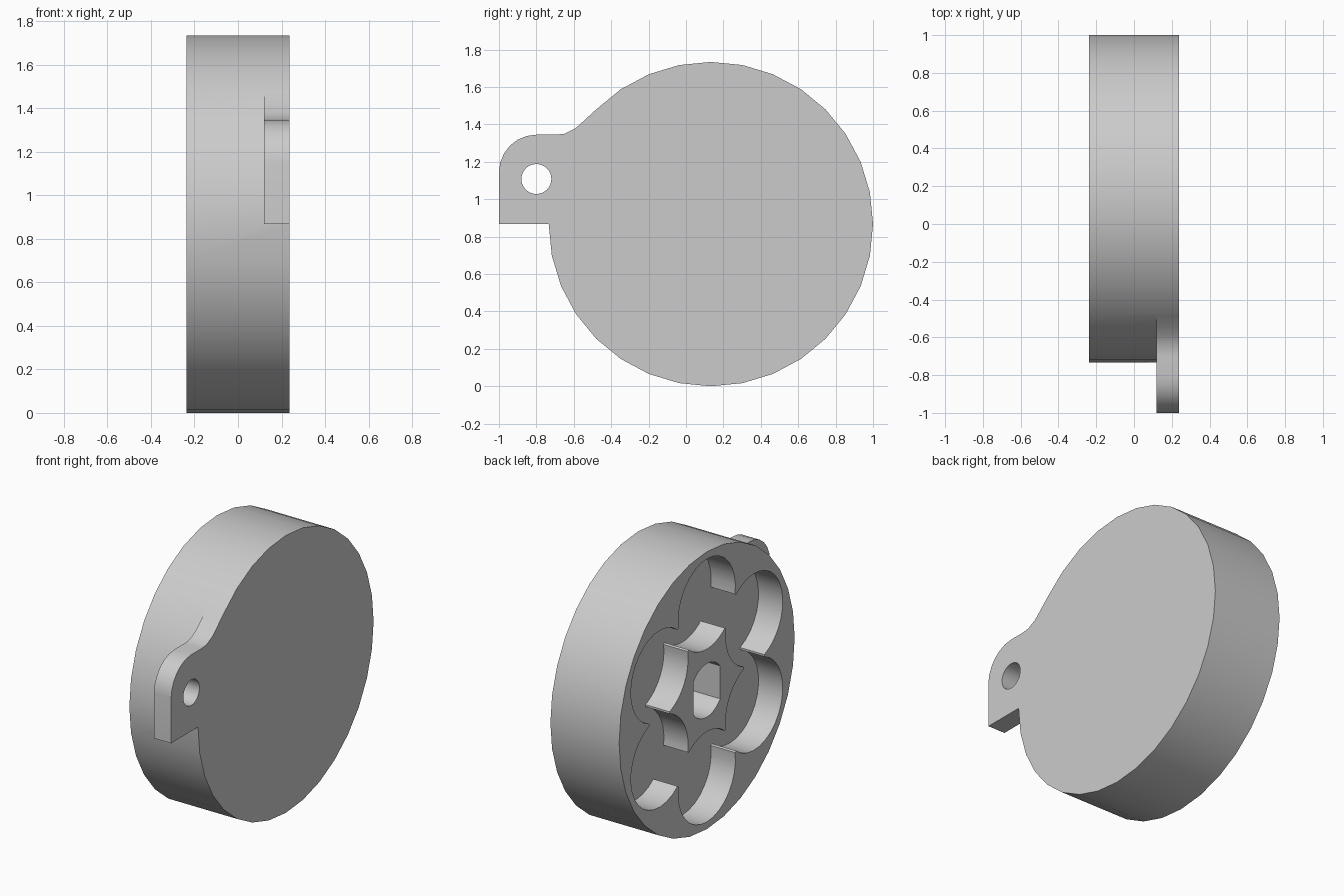
import bpy, bmesh
from math import sin, cos, pi, radians, asin, acos

if "Cube" in bpy.data.objects:
    bpy.data.objects.remove(bpy.data.objects["Cube"], do_unlink=True)

CY, CZ, R = 0.133, 0.867, 0.867      # disc centre and radius
HALF = 0.2375                        # half thickness
FLOOR = -0.07                        # pocket floor
RING, LOBE = 0.54, 0.282             # lobe centres and lobe radius

grey = bpy.data.materials.new("plain_grey")
grey.use_nodes = True
grey.diffuse_color = (0.6, 0.6, 0.6, 1)
grey.node_tree.nodes["Principled BSDF"].inputs["Base Color"].default_value = (0.6, 0.6, 0.6, 1)


def prism(name, outline, x0, x1):
    """Extrude a (y, z) outline along x."""
    bm = bmesh.new()
    face = bm.faces.new([bm.verts.new((x0, y, z)) for y, z in outline])
    top = bmesh.ops.extrude_face_region(bm, geom=[face])
    verts = [v for v in top["geom"] if isinstance(v, bmesh.types.BMVert)]
    bmesh.ops.translate(bm, verts=verts, vec=(x1 - x0, 0, 0))
    bmesh.ops.recalc_face_normals(bm, faces=bm.faces)
    mesh = bpy.data.meshes.new(name)
    bm.to_mesh(mesh)
    bm.free()
    mesh.materials.append(grey)
    ob = bpy.data.objects.new(name, mesh)
    bpy.context.collection.objects.link(ob)
    return ob


def arc(y, z, r, a0, a1, n):
    return [(y + r * cos(a0 + (a1 - a0) * i / n), z + r * sin(a0 + (a1 - a0) * i / n))
            for i in range(n + 1)]


def boolean(ob, other, operation):
    mod = ob.modifiers.new(operation.lower(), "BOOLEAN")
    mod.object, mod.operation, mod.solver = other, operation, "EXACT"
    bpy.context.view_layer.objects.active = ob
    bpy.ops.object.modifier_apply(modifier=mod.name)
    bpy.data.objects.remove(other, do_unlink=True)


def scallops(outward):
    """Six arcs, meeting in slightly blunted tips."""
    chord = (LOBE ** 2 - (RING / 2) ** 2) ** 0.5
    tip = RING * cos(pi / 6) + (chord if outward else -chord)
    # half angle of each arc seen from its lobe centre
    half = acos(max(-1, min(1, (tip * cos(pi / 6) - RING) / LOBE)))
    if not outward:
        half = pi - half
    half -= radians(4)
    pts = []
    for k in range(6):
        a = pi / 6 + k * pi / 3
        y, z = CY + RING * cos(a), CZ + RING * sin(a)
        if outward:
            pts += arc(y, z, LOBE, a - half, a + half, 16)
        else:
            pts += arc(y, z, LOBE, a + pi + half, a + pi - half, 12)
    return pts


# Round housing
housing = prism("housing", arc(CY, CZ, R, 0, 2 * pi, 32)[:-1], -HALF, HALF)

# Hanging tab with rounded shoulder and a fillet into the rim
tab_outline = [(-0.6, 0.867), (-1, 0.867), (-1, 1.15)]
tab_outline += arc(-0.8, 1.145, 0.2, pi, pi / 2, 6)[1:]
tab_outline += [(-0.7, 1.345), (-0.65, 1.35), (-0.59, 1.38), (-0.54, 1.425),
                (-0.48, 1.48), (-0.3, 1.3)]
tab = prism("tab", tab_outline, 0.119, HALF)
boolean(tab, prism("hole_cutter", arc(-0.8, 1.108, 0.08, 0, 2 * pi, 32)[:-1], 0, 0.4), "DIFFERENCE")
boolean(housing, tab, "UNION")

# Six-lobed pocket
boolean(housing, prism("pocket_cutter", scallops(True), -0.4, FLOOR), "DIFFERENCE")

# Star-shaped hub standing in the pocket
boolean(housing, prism("hub", scallops(False), -HALF, FLOOR + 0.02), "UNION")

# Flat-sided shaft socket in the hub
flat = asin(0.103 / 0.167)
socket = arc(CY, CZ, 0.167, flat, pi - flat, 12) + arc(CY, CZ, 0.167, pi + flat, 2 * pi - flat, 12)
boolean(housing, prism("socket_cutter", socket, -0.4, 0.0), "DIFFERENCE")

bpy.ops.object.select_all(action="DESELECT")
housing.select_set(True)
bpy.context.view_layer.objects.active = housing
bpy.ops.object.shade_smooth_by_angle(angle=radians(30))
